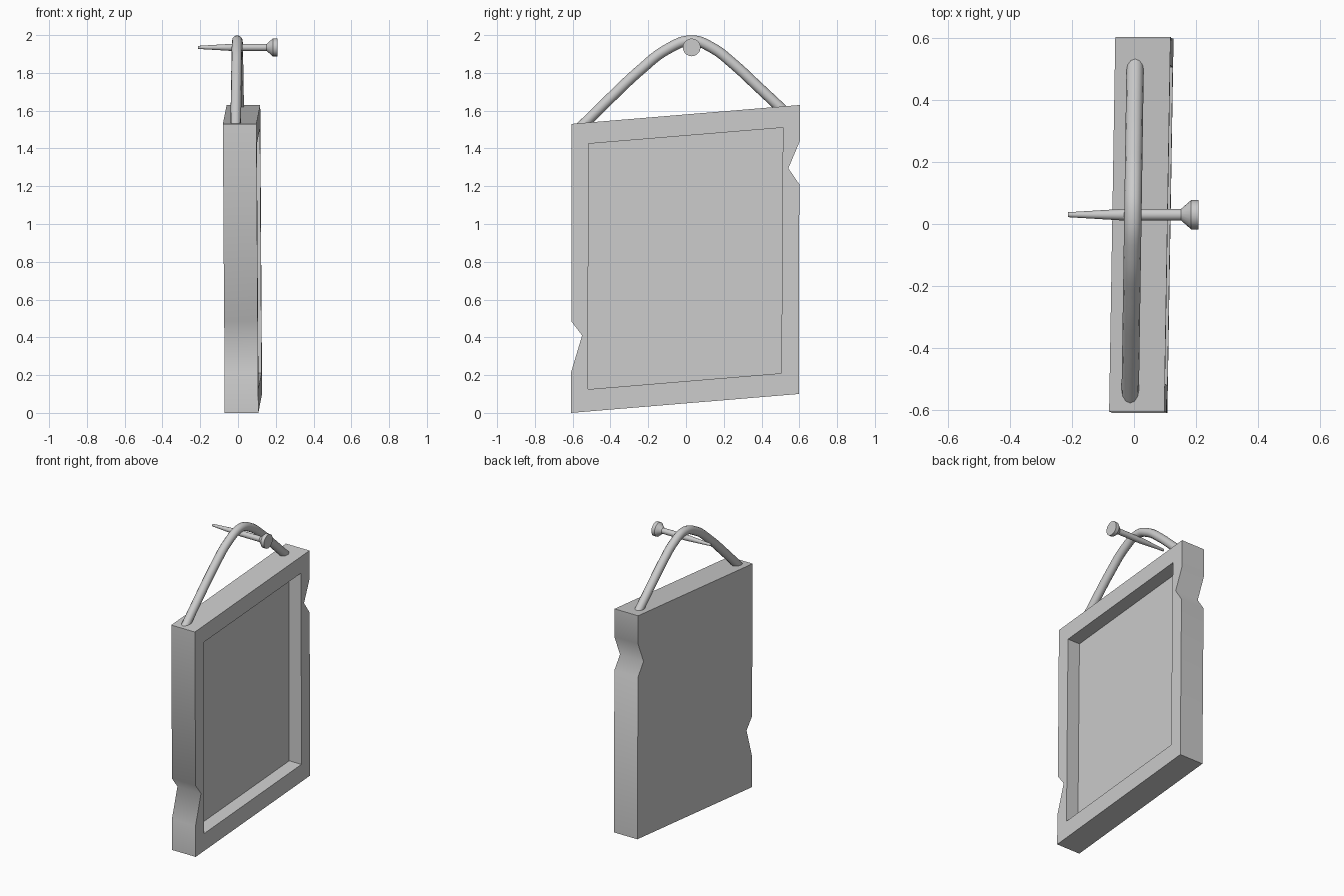
import bpy, bmesh, math

if "Cube" in bpy.data.objects:
    bpy.data.objects.remove(bpy.data.objects["Cube"])


def finish(bm, name, angle):
    bmesh.ops.recalc_face_normals(bm, faces=bm.faces)
    mesh = bpy.data.meshes.new(name)
    bm.to_mesh(mesh)
    bm.free()
    ob = bpy.data.objects.new(name, mesh)
    bpy.context.collection.objects.link(ob)
    bpy.ops.object.select_all(action='DESELECT')
    bpy.context.view_layer.objects.active = ob
    ob.select_set(True)
    bpy.ops.object.shade_smooth_by_angle(angle=math.radians(angle))
    return ob


# Sign board: crooked notched outline with a recessed panel, slightly twisted in x
outline = [(-.61, 0), (.597, .10), (.6, 1.21), (.542, 1.295), (.603, 1.44),
           (.603, 1.63), (-.605, 1.53), (-.607, .485), (-.55, .41), (-.61, .21)]
panel = [(-.52, .125), (.505, .21), (.513, 1.51), (-.515, 1.425)]
THICK, DEPTH = .178, .092

bm = bmesh.new()


def ring(points, offset):
    return [bm.verts.new((-.06 + .017 * y - .0065 * z + offset, y, z)) for y, z in points]


def walls(a, b):
    n = len(a)
    for i in range(n):
        j = (i + 1) % n
        bm.faces.new((a[i], a[j], b[j], b[i]))


back = ring(outline, 0)
front = ring(outline, THICK)
rim = ring(panel, THICK)
floor = ring(panel, THICK - DEPTH)
bm.faces.new(back)
bm.faces.new(floor)
walls(back, front)
walls(rim, floor)
for k, (start, end) in enumerate([(0, 1), (1, 5), (5, 6), (6, 10)]):
    side = [front[i % 10] for i in range(start, end + 1)]
    bm.faces.new(side + [rim[(k + 1) % 4], rim[k]])
finish(bm, "sign_board", 62)

# Hanging rope: round tube bent over the nail
path = [(-.565, 1.505), (-.40, 1.667), (-.24, 1.817), (-.10, 1.925), (.03, 1.971),
        (.14, 1.932), (.25, 1.848), (.38, 1.728), (.52, 1.597)]
curve = bpy.data.curves.new("hanging_rope", 'CURVE')
curve.dimensions = '3D'
curve.bevel_depth = .028
curve.bevel_resolution = 4
curve.resolution_u = 6
curve.use_fill_caps = True
spline = curve.splines.new('BEZIER')
spline.bezier_points.add(len(path) - 1)
for p, (y, z) in zip(spline.bezier_points, path):
    p.co = (-.004 + .015 * y, y, z)
    p.handle_left_type = p.handle_right_type = 'AUTO'
rope = bpy.data.objects.new("hanging_rope", curve)
bpy.context.collection.objects.link(rope)

# Nail: lathed profile (x, radius) along the x axis
profile = [(-.212, .008), (-.03, .019), (.152, .019), (.184, .047), (.208, .047)]
SIDES = 20
bm = bmesh.new()
rings = []
for x, r in profile:
    rings.append([bm.verts.new((x, .03 + r * math.cos(2 * math.pi * i / SIDES),
                                1.935 + r * math.sin(2 * math.pi * i / SIDES)))
                  for i in range(SIDES)])
for a, b in zip(rings, rings[1:]):
    walls(a, b)
bm.faces.new(rings[0])
bm.faces.new(rings[-1])
finish(bm, "nail", 30)
